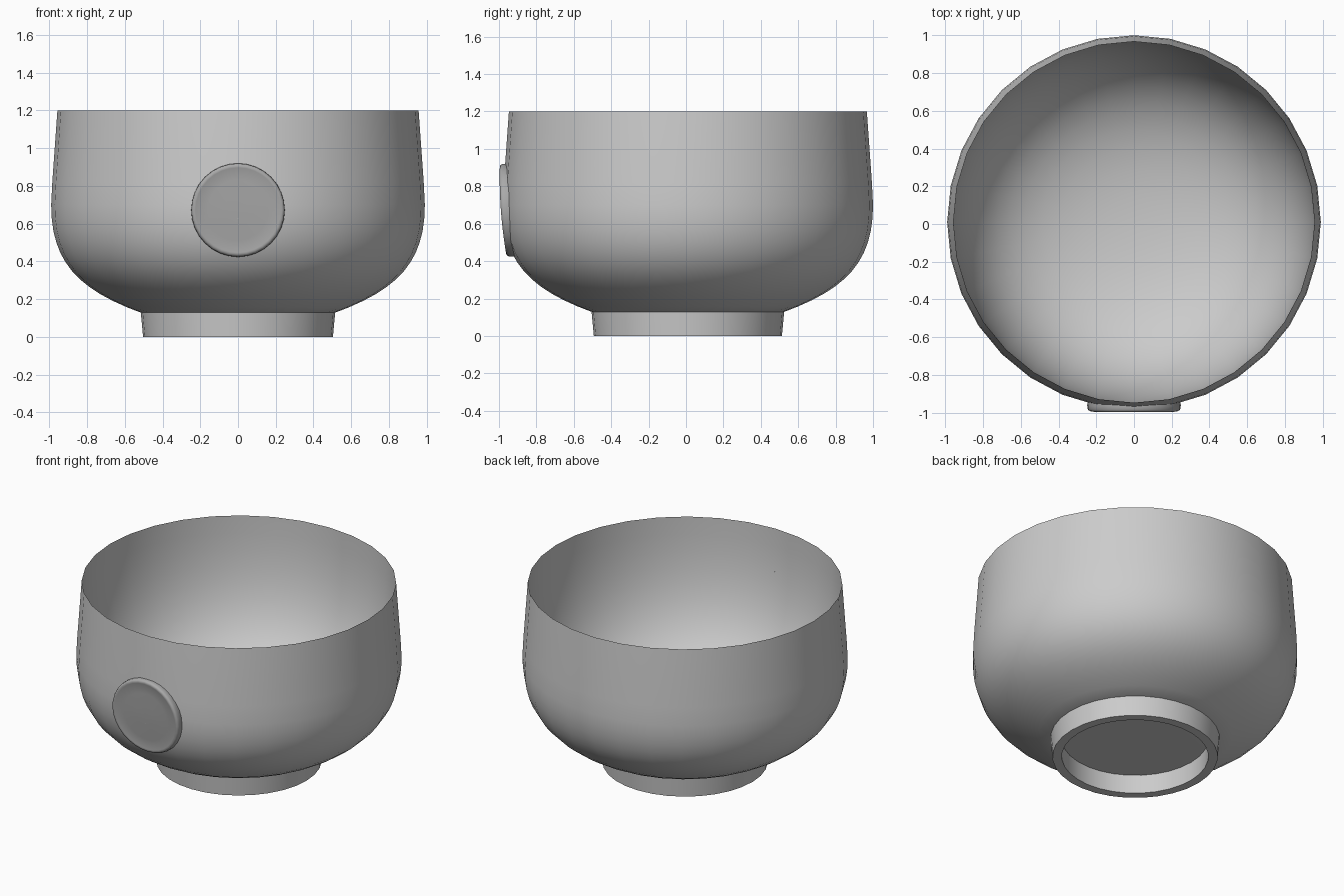
import bpy, bmesh, math
from mathutils import Vector

if "Cube" in bpy.data.objects:
    bpy.data.objects.remove(bpy.data.objects["Cube"])

SEG = 32
CY = 0.01   # bowl axis sits slightly behind the centre


def lathe(name, profile, place, closed=False, angle=35):
    """Sweep (radius, height) points in a circle; place() maps to world space."""
    bm = bmesh.new()
    rings = []
    for r, h in profile:
        if r == 0:
            rings.append([bm.verts.new(place(0, 0, h))] * SEG)
        else:
            rings.append([bm.verts.new(place(r * math.cos(2 * math.pi * i / SEG),
                                             r * math.sin(2 * math.pi * i / SEG), h))
                          for i in range(SEG)])
    pairs = list(zip(rings, rings[1:]))
    if closed:
        pairs.append((rings[-1], rings[0]))
    for a, b in pairs:
        for i in range(SEG):
            j = (i + 1) % SEG
            quad = list(dict.fromkeys((a[i], a[j], b[j], b[i])))
            bm.faces.new(quad)
    bmesh.ops.recalc_face_normals(bm, faces=bm.faces)
    mesh = bpy.data.meshes.new(name)
    bm.to_mesh(mesh)
    bm.free()
    ob = bpy.data.objects.new(name, mesh)
    bpy.context.collection.objects.link(ob)
    bpy.ops.object.select_all(action='DESELECT')
    ob.select_set(True)
    bpy.context.view_layer.objects.active = ob
    bpy.ops.object.shade_smooth_by_angle(angle=math.radians(angle))
    return ob


def upright(x, y, h):
    return Vector((x, y + CY, h))


def on_front(x, y, h):
    # faces -y and bends to follow the bowl wall
    front = -0.998 + 0.356 * y * y - 0.073 * y + 0.15 * x * x
    return Vector((x, front + h, 0.672 + y))


def bezier(p, n):
    for k in range(n + 1):
        t = k / n
        w = ((1 - t) ** 3, 3 * t * (1 - t) ** 2, 3 * t * t * (1 - t), t ** 3)
        yield tuple(sum(a * q[c] for a, q in zip(w, p)) for c in (0, 1))


# bowl: flat underside, curved belly, tapering wall, knife-edge rim, rounder inside
belly = bezier([(0.51, 0.127), (0.85, 0.25), (0.99, 0.40), (0.99, 0.70)], 12)
inside = bezier([(0.957, 1.2), (0.965, 0.55), (0.80, 0.15), (0, 0.15)], 16)
lathe("bowl", [(0, 0.125), (0.44, 0.125), *belly,
               (0.984, 0.82), *inside], upright)

# hollow foot ring
lathe("foot_ring", [(0.503, 0), (0.515, 0.13), (0.446, 0.126), (0.446, 0)],
      upright, closed=True)

# round shallow dish on the front wall, darker grey
dish = lathe("front_medallion", [(0.244, 0.06), (0.248, 0.03), (0.247, 0.012), (0.242, 0.003),
                                 (0.234, 0), (0.225, 0.002), (0.215, 0.006), (0.16, 0.012),
                                 (0.08, 0.016), (0, 0.0175)], on_front, angle=60)
grey = bpy.data.materials.new("dark_grey")
grey.diffuse_color = (0.4, 0.4, 0.4, 1)
grey.use_nodes = True
grey.node_tree.nodes["Principled BSDF"].inputs["Base Color"].default_value = grey.diffuse_color
dish.data.materials.append(grey)
